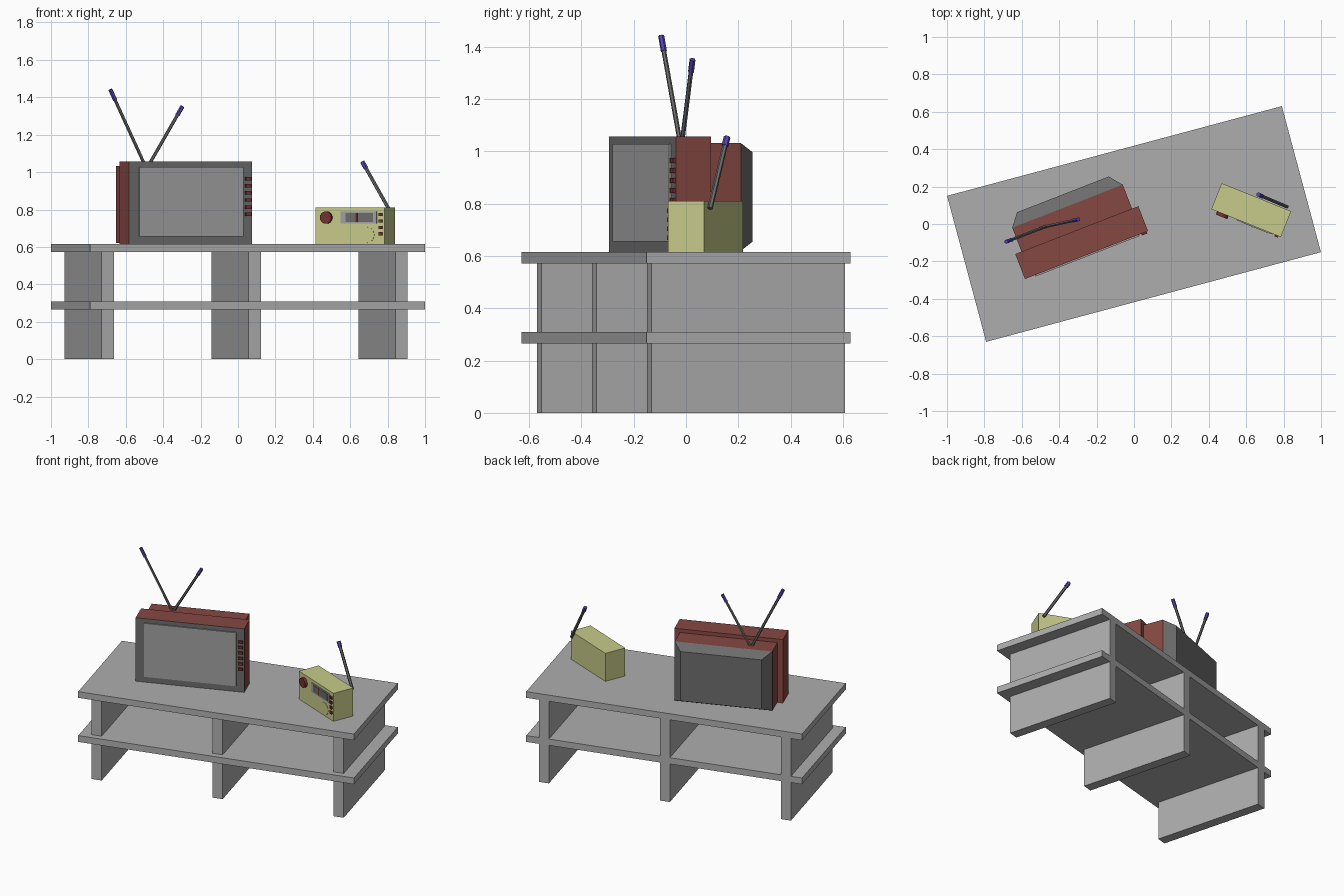
import bpy, bmesh, math
from mathutils import Matrix, Vector

if "Cube" in bpy.data.objects:
    bpy.data.objects.remove(bpy.data.objects["Cube"])


def material(name, rgb):
    m = bpy.data.materials.new(name)
    m.diffuse_color = (*rgb, 1)
    m.use_nodes = True
    m.node_tree.nodes["Principled BSDF"].inputs["Base Color"].default_value = m.diffuse_color
    return m


TABLE = material("table grey", (0.42, 0.42, 0.42))
SCREEN = material("screen grey", (0.35, 0.35, 0.35))
DARK = material("dark grey", (0.15, 0.15, 0.15))
RED = material("cabinet red", (0.24, 0.065, 0.055))
KNOB = material("control red", (0.17, 0.03, 0.03))
YELLOW = material("radio yellow", (0.57, 0.60, 0.25))
PURPLE = material("tip purple", (0.09, 0.06, 0.45))


def frame(x, y, degrees):
    return Matrix.Translation((x, y, 0)) @ Matrix.Rotation(math.radians(degrees), 4, 'Z')


def finish(name, bm, mats, matrix):
    bmesh.ops.recalc_face_normals(bm, faces=bm.faces)
    mesh = bpy.data.meshes.new(name)
    bm.to_mesh(mesh)
    bm.free()
    for m in mats:
        mesh.materials.append(m)
    ob = bpy.data.objects.new(name, mesh)
    ob.matrix_world = matrix
    bpy.context.collection.objects.link(ob)
    return ob


def box(name, fr, x, y, z, mat, front=None, back_inset=(0, 0)):
    """Box between ranges; optional front-face colour and inset of the back face."""
    bm = bmesh.new()
    bmesh.ops.create_cube(bm, size=1)
    for v in bm.verts:
        back = v.co.y > 0
        ix, iz = back_inset if back else (0, 0)
        v.co = (x[1] - ix if v.co.x > 0 else x[0] + ix,
                y[1] if back else y[0],
                z[1] - iz if v.co.z > 0 else z[0] + iz)
    bm.normal_update()
    if front:
        for f in bm.faces:
            if f.normal.y < -0.9:
                f.material_index = 1
    return finish(name, bm, [mat, front] if front else [mat], fr)


def rod(name, a, b, r, mat, sides=6, fr=Matrix()):
    a, b = Vector(a), Vector(b)
    bm = bmesh.new()
    bmesh.ops.create_cone(bm, cap_ends=True, segments=sides, radius1=r, radius2=r,
                          depth=(b - a).length)
    rot = (b - a).to_track_quat('Z', 'Y').to_matrix().to_4x4()
    return finish(name, bm, [mat], fr @ Matrix.Translation((a + b) / 2) @ rot)


def antenna(name, base, tip, tip_length, r):
    base, tip = Vector(base), Vector(tip)
    joint = tip - (tip - base).normalized() * tip_length
    rod(name + "_rod", base, joint, r, DARK)
    rod(name + "_tip", joint, tip, r * 1.3, PURPLE)


# Table: two boards and three upright panels, flush at the back
table = frame(0, 0, 15)
for name, z in (("table_top", (0.572, 0.615)), ("table_shelf", (0.265, 0.309))):
    box(name, table, (-0.9265, 0.9265), (-0.404, 0.404), z, TABLE)
for i, x in enumerate((-0.818, -0.005, 0.808)):
    box(f"table_panel_{i + 1}", table, (x - 0.034, x + 0.034), (-0.362, 0.404),
        (0, 0.59), TABLE)

# Television: red cabinet with grey face, stepped body, tapered back
tv = frame(-0.254, -0.166, 21.26)
box("television_cabinet", tv, (-0.353, 0.353), (0, 0.143), (0.615, 1.057), RED, DARK)
box("television_body", tv, (-0.317, 0.317), (0.14, 0.28), (0.62, 1.032), RED)
box("television_back", tv, (-0.317, 0.317), (0.28, 0.348), (0.62, 1.032), DARK,
    back_inset=(0.054, 0.034))
box("television_screen", tv, (-0.296, 0.301), (-0.008, 0.01), (0.655, 1.028), SCREEN)
for i in range(6):
    z = 0.965 - i * 0.038
    box(f"television_button_{i + 1}", tv, (0.314, 0.345), (-0.01, 0.01),
        (z - 0.009, z + 0.009), KNOB)
antenna("television_left_antenna", (-0.49, -0.02, 1.02), (-0.683, -0.095, 1.442), 0.065, 0.009)
antenna("television_right_antenna", (-0.487, -0.017, 1.02), (-0.297, 0.025, 1.352), 0.055, 0.009)

# Radio: box with knob, dial, buttons and speaker disc
radio = frame(0.599, 0.005, -21.9)
box("radio_body", radio, (-0.2, 0.2), (0, 0.149), (0.615, 0.81), YELLOW)
rod("radio_knob", (-0.134, 0.005, 0.757), (-0.134, -0.018, 0.757), 0.033, KNOB, 16, radio)
rod("radio_speaker", (0.098, 0.005, 0.664), (0.098, -0.002, 0.664), 0.042, YELLOW, 16, radio)
box("radio_dial", radio, (-0.053, 0.154), (-0.004, 0.005), (0.725, 0.789), SCREEN)
box("radio_dial_window", radio, (-0.025, 0.135), (-0.006, 0.005), (0.733, 0.781), DARK)
box("radio_dial_needle", radio, (0.034, 0.044), (-0.008, 0.005), (0.733, 0.781), KNOB)
for i in range(4):
    z = 0.773 - i * 0.0345
    box(f"radio_button_{i + 1}", radio, (0.167, 0.187), (-0.009, 0.005),
        (z - 0.009, z + 0.009), KNOB)
antenna("radio_antenna", (0.818, 0.092, 0.782), (0.665, 0.157, 1.055), 0.04, 0.01)
